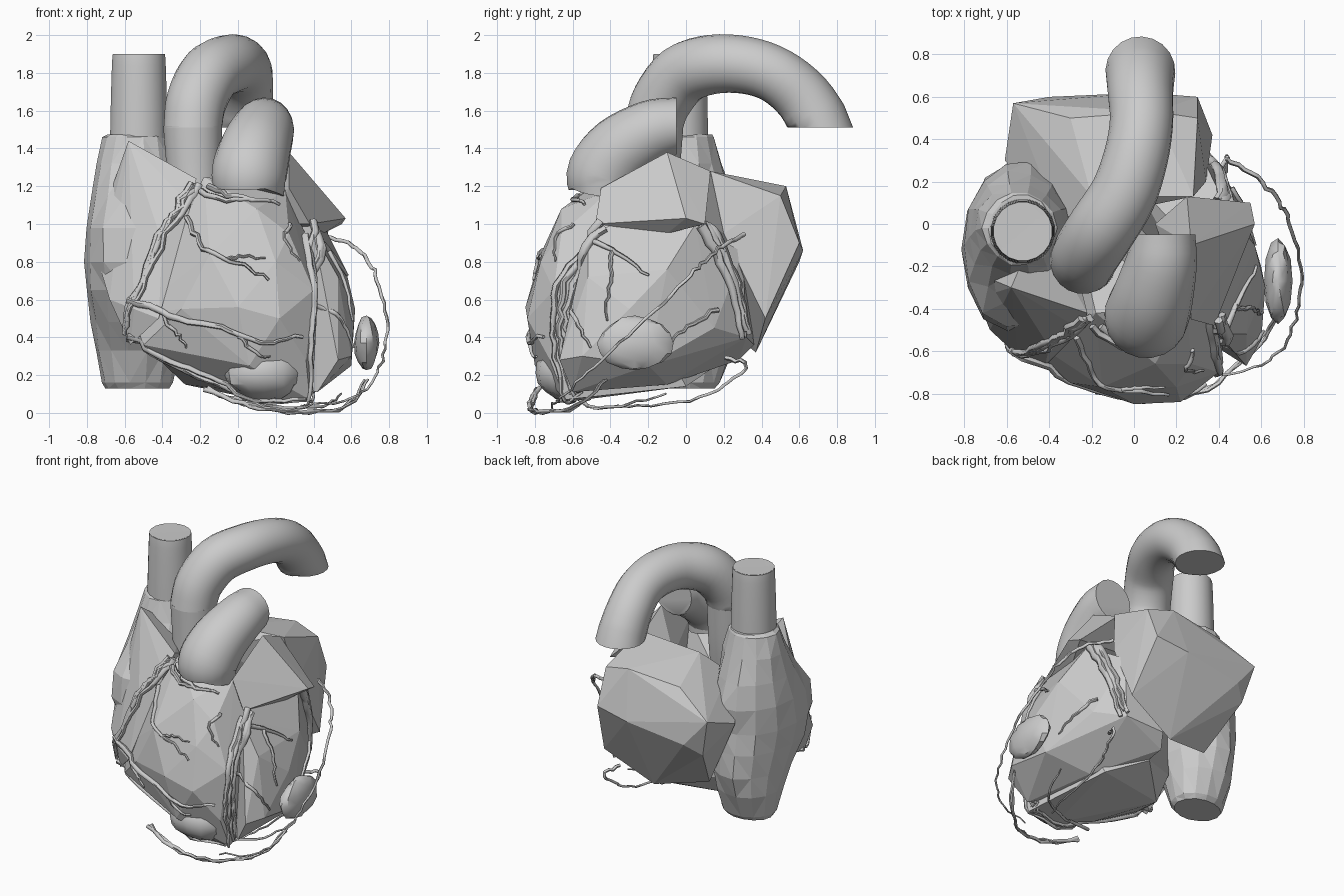
import bpy, bmesh, math, random
from mathutils import Vector
from mathutils.bvhtree import BVHTree

if "Cube" in bpy.data.objects:
    bpy.data.objects.remove(bpy.data.objects["Cube"])

random.seed(4)
grey = bpy.data.materials.new("warm_grey")
grey.diffuse_color = (0.6, 0.6, 0.6, 1)
grey.use_nodes = True
grey.node_tree.nodes["Principled BSDF"].inputs["Base Color"].default_value = grey.diffuse_color


def finish(bm, name, smooth=None):
    bmesh.ops.recalc_face_normals(bm, faces=bm.faces)
    me = bpy.data.meshes.new(name)
    bm.to_mesh(me)
    bm.free()
    ob = bpy.data.objects.new(name, me)
    bpy.context.collection.objects.link(ob)
    me.materials.append(grey)
    if smooth:
        bpy.context.view_layer.objects.active = ob
        ob.select_set(True)
        bpy.ops.object.shade_smooth_by_angle(angle=math.radians(smooth))
        ob.select_set(False)
    return ob


def hull(name, pts):
    """Faceted chamber wrapped around a few corner points."""
    bm = bmesh.new()
    for p in pts:
        bm.verts.new(p)
    bmesh.ops.convex_hull(bm, input=bm.verts[:])
    loose = [v for v in bm.verts if not v.link_faces]
    bmesh.ops.delete(bm, geom=loose, context='VERTS')
    return finish(bm, name)


def skin(bm, rings):
    """Bridge rings of points and cap both ends."""
    rows = [[bm.verts.new(p) for p in r] for r in rings]
    n = len(rows[0])
    for a, b in zip(rows, rows[1:]):
        for i in range(n):
            j = (i + 1) % n
            bm.faces.new((a[i], a[j], b[j], b[i]))
    bm.faces.new(rows[0])
    bm.faces.new(rows[-1])


def spline(pts, steps):
    """Catmull-Rom samples through 3D or 4D points."""
    p = [Vector(q) for q in pts]
    p = [p[0] * 2 - p[1]] + p + [p[-1] * 2 - p[-2]]
    out = []
    for a, b, c, d in zip(p, p[1:], p[2:], p[3:]):
        for k in range(steps):
            t = k / steps
            out.append((b * 2 + (c - a) * t + (a * 2 - b * 5 + c * 4 - d) * t * t
                        + (b * 3 - a - c * 3 + d) * t ** 3) * 0.5)
    return out + [p[-2]]


def tube_rings(path, radii, sides, start=None, end=None):
    rings, up = [], None
    for i, c in enumerate(path):
        t = (path[min(i + 1, len(path) - 1)] - path[max(i - 1, 0)]).normalized()
        if start and i == 0:
            t = Vector(start).normalized()
        if end and i == len(path) - 1:
            t = Vector(end)
        if up is None:
            up = t.orthogonal()
        up = (up - t * up.dot(t)).normalized()
        side = t.cross(up)
        rings.append([c + (up * math.cos(a) + side * math.sin(a)) * radii[i]
                      for a in (2 * math.pi * k / sides for k in range(sides))])
    return rings


def great_vessel(name, pts, start, end, floor=0):
    s = spline(pts, 4)
    bm = bmesh.new()
    skin(bm, tube_rings([q.to_3d() for q in s], [q[3] for q in s], 20, start, end))
    for v in bm.verts:
        v.co.z = max(v.co.z, floor)
    return finish(bm, name, 40)


def bulge(name, centre, size):
    bm = bmesh.new()
    bmesh.ops.create_uvsphere(bm, u_segments=12, v_segments=8, radius=1)
    for v in bm.verts:
        f = random.uniform(.94, 1.06)
        v.co = [c + k * s * f for c, k, s in zip(centre, v.co, size)]
    return finish(bm, name, 35)


# Chambers
right_ventricle = hull("right_ventricle", [
    (-.18, -.42, 1.25), (.25, -.4, 1.18), (-.27, -.52, 1.04), (.1, -.66, 1.08), (.27, -.66, .95),
    (-.15, -.77, .84), (.2, -.77, .8), (-.56, -.5, .52), (-.5, -.6, .36), (-.3, -.75, .55),
    (0, -.85, .56), (.22, -.84, .5), (.4, -.7, .65), (.36, -.72, .28), (.06, -.8, .25),
    (.15, -.62, .06), (.38, -.64, .07), (-.1, -.55, .13), (-.36, -.4, .24), (.38, -.4, .9),
    (-.3, 0, .32), (-.28, 0, 1.0), (.25, 0, .14), (0, .16, .25), (-.28, -.1, .15)])
left_ventricle = hull("left_ventricle", [
    (.4, -.52, .95), (.38, -.2, 1.06), (.45, .05, 1.0), (.57, -.1, .76), (.62, -.3, .55),
    (.6, -.55, .3), (.53, -.67, .28), (.42, -.6, .11), (.6, -.2, .25), (.48, .15, .45),
    (.33, .32, .4), (.33, .3, .85), (.3, -.1, .15), (.05, .36, .36), (0, .28, .28), (0, .2, .9),
    (0, -.2, .2), (.53, -.52, .72)])
left_atrium = hull("left_atrium", [
    (-.57, .57, 1.0), (-.5, .52, .72), (.3, .6, .9), (.1, .53, 1.2), (.3, .5, 1.15),
    (-.3, .5, 1.16), (-.61, .3, .9), (.34, .2, .95), (.28, .13, 1.28), (-.2, .13, 1.25),
    (0, .37, .32), (.37, .42, .5), (-.38, .27, .4), (-.35, 0, 1.1), (.05, .62, .86),
    (-.4, .6, .8)])
left_auricle = hull("left_auricle", [
    (.27, -.1, 1.38), (.25, .13, 1.28), (.57, 0, 1.03), (.38, -.48, 1.0), (.27, -.45, 1.19),
    (.55, .1, 1.0), (.45, -.1, .95), (.1, 0, 1.1), (.2, -.3, 1.0)])
right_auricle = hull("right_auricle", [
    (-.58, -.3, 1.44), (-.4, -.4, 1.25), (-.22, -.42, 1.24), (-.25, -.5, 1.1), (-.4, -.58, .9),
    (-.55, -.62, .55), (-.42, -.67, .5), (-.68, -.5, .6), (-.74, -.35, .8), (-.7, -.25, 1.1),
    (-.57, -.55, .36), (-.45, 0, 1.2), (-.45, 0, .5), (-.3, -.1, 1.1)])

# Right atrium: stacked ellipses (z, x centre, y centre, x radius, y radius)
bm = bmesh.new()
rings = []
for z, cx, cy, rx, ry in ((.13, -.53, .02, .17, .14), (.16, -.53, .02, .19, .16),
                          (.33, -.53, .02, .225, .23), (.48, -.53, -.02, .25, .32),
                          (.65, -.535, -.09, .265, .39), (.8, -.54, -.12, .268, .41),
                          (.98, -.545, -.1, .265, .4),
                          (1.15, -.54, -.06, .245, .31), (1.32, -.54, -.03, .21, .22),
                          (1.46, -.54, -.02, .175, .175), (1.475, -.535, -.02, .15, .16)):
    ring = []
    for k in range(14):
        a = 2 * math.pi * k / 14
        f = random.uniform(.96, 1.03)
        ring.append((cx + rx * f * math.cos(a), cy + ry * f * math.sin(a), z))
    rings.append(ring)
skin(bm, rings)
bmesh.ops.triangulate(bm, faces=bm.faces[:])
right_atrium = finish(bm, "right_atrium")

# Great vessels: x, y, z, radius along each centre line
UP = (0, 0, 1)
great_vessel("vena_cava", [(-.525, -.035, 1.4, .155), (-.525, -.035, 1.65, .15),
                           (-.525, -.035, 1.88, .142), (-.525, -.035, 1.895, .132)], UP, UP)
great_vessel("aorta_root", [(-.22, -.2, 1.0, .13), (-.23, -.18, 1.25, .145),
                            (-.24, -.17, 1.52, .158)], UP, UP)
great_vessel("aorta_arch", [
    (-.24, -.175, 1.51, .155), (-.22, -.13, 1.65, .16), (-.15, -.02, 1.79, .162),
    (-.05, .14, 1.845, .157), (.01, .32, 1.84, .152), (.035, .48, 1.785, .15),
    (.03, .62, 1.67, .155), (.03, .72, 1.51, .165)], UP, (0, 0, -1), 1.51)
great_vessel("pulmonary_trunk", [
    (.06, -.43, 1.19, .19), (.06, -.43, 1.27, .2), (.09, -.34, 1.39, .19),
    (.13, -.18, 1.49, .168), (.14, -.05, 1.52, .15)], (.25, .1, 1), (0, 1, 0))

# Swellings on the side and at the tip
side_bulge = bulge("side_bulge", (.68, -.27, .37), (.065, .2, .14))
tip_bulge = bulge("tip_bulge", (.14, -.64, .21), (.21, .16, .145))

# Surface lookup for the coronary vessels
trees = []
for ob in (right_ventricle, left_ventricle, left_atrium, left_auricle, right_atrium,
           right_auricle, tip_bulge):
    trees.append(BVHTree.FromPolygons([v.co for v in ob.data.vertices],
                                      [p.vertices[:] for p in ob.data.polygons]))
core = Vector((.05, -.2, .6))


def on_surface(p, lift):
    d = (p - core).normalized()
    hits = [t.ray_cast(core + d * 3, -d)[3] for t in trees]
    hits = [h for h in hits if h is not None]
    return core + d * (3 - min(hits) + lift)


def coronary(name, pts, r, snap=True, strands=1, jitter=.01):
    """Thin tapering vessels lying on the chambers or hanging free."""
    bm = bmesh.new()
    for s in range(strands):
        off = Vector([random.uniform(-.03, .03) * (strands > 1) for _ in range(3)])
        path = []
        for p in spline(pts, 5):
            p = p + off + Vector([random.uniform(-jitter, jitter) for _ in range(3)])
            path.append(on_surface(p, r * .6) if snap else p)
        n = len(path) - 1
        skin(bm, tube_rings(path, [r * (1 - .55 * i / n) for i in range(n + 1)], 6))
    finish(bm, name, 60)


coronary("right_coronary", [(-.2, -.45, 1.17), (-.3, -.52, .95), (-.48, -.6, .65),
                            (-.6, -.57, .42)], .02, strands=4)
coronary("crown_branch", [(-.18, -.45, 1.17), (0, -.55, 1.13), (.2, -.52, 1.12)], .018, strands=2)
coronary("marginal_branch", [(-.56, -.58, .6), (-.3, -.72, .5), (-.05, -.83, .43),
                             (.15, -.84, .36), (.32, -.74, .42)], .02)
coronary("marginal_twig", [(-.4, -.68, .52), (-.32, -.7, .42), (-.27, -.7, .35)], .012)
coronary("tip_twig", [(0, -.83, .41), (.08, -.82, .33), (.17, -.8, .3)], .013)
coronary("front_branch", [(-.28, -.55, 1.05), (-.17, -.7, .86), (0, -.74, .78), (.15, -.78, .7)], .016)
coronary("front_twig", [(-.05, -.74, .8), (.05, -.75, .82), (.13, -.74, .8)], .01)
coronary("septal_branch", [(.28, -.6, 1.0), (.24, -.66, .9), (.32, -.68, .8)], .012)
coronary("front_descending", [(.4, -.45, 1.0), (.43, -.64, .75), (.43, -.7, .5), (.42, -.68, .3),
                              (.38, -.6, .1)], .022, strands=4)
coronary("diagonal_branch", [(.44, -.5, .93), (.53, -.35, .85), (.57, -.2, .72)], .016)
coronary("diagonal_twig", [(.5, -.4, .88), (.55, -.4, .7), (.6, -.42, .5)], .013)
coronary("side_branch", [(.43, -.66, .6), (.53, -.58, .5), (.6, -.5, .35)], .015)
coronary("rear_side_branch", [(.45, .15, .55), (.56, .02, .45), (.6, -.1, .35)], .013)
coronary("lower_branch", [(-.58, -.55, .38), (-.35, -.58, .25), (-.1, -.62, .13), (.15, -.63, .06),
                          (.4, -.6, .07)], .018, strands=3)
coronary("circumflex", [(.42, .1, 1.0), (.44, .25, .85), (.42, .35, .6), (.36, .36, .4)],
         .032, strands=3)

# Free-hanging loops around the tip
coronary("outer_loop", [(.43, .3, .95), (.58, .22, .9), (.68, .1, .81), (.74, 0, .7),
                        (.79, -.2, .5), (.78, -.38, .34), (.72, -.55, .18), (.6, -.67, .08),
                        (.35, -.72, .03)], .012, False)
coronary("tip_loop", [(-.15, -.76, .15), (.1, -.8, .06), (.35, -.76, .03), (.6, -.55, .06),
                      (.7, -.4, .2)], .014, False, 2)
coronary("rear_loop", [(.4, .2, .29), (.44, .32, .26), (.42, .23, .16), (.4, .08, .08),
                       (.35, -.25, .04), (.3, -.5, .03)], .012, False)
coronary("tip_cross", [(-.1, -.6, .1), (.2, -.5, .035), (.45, -.35, .04), (.55, -.1, .1)],
         .012, False)
